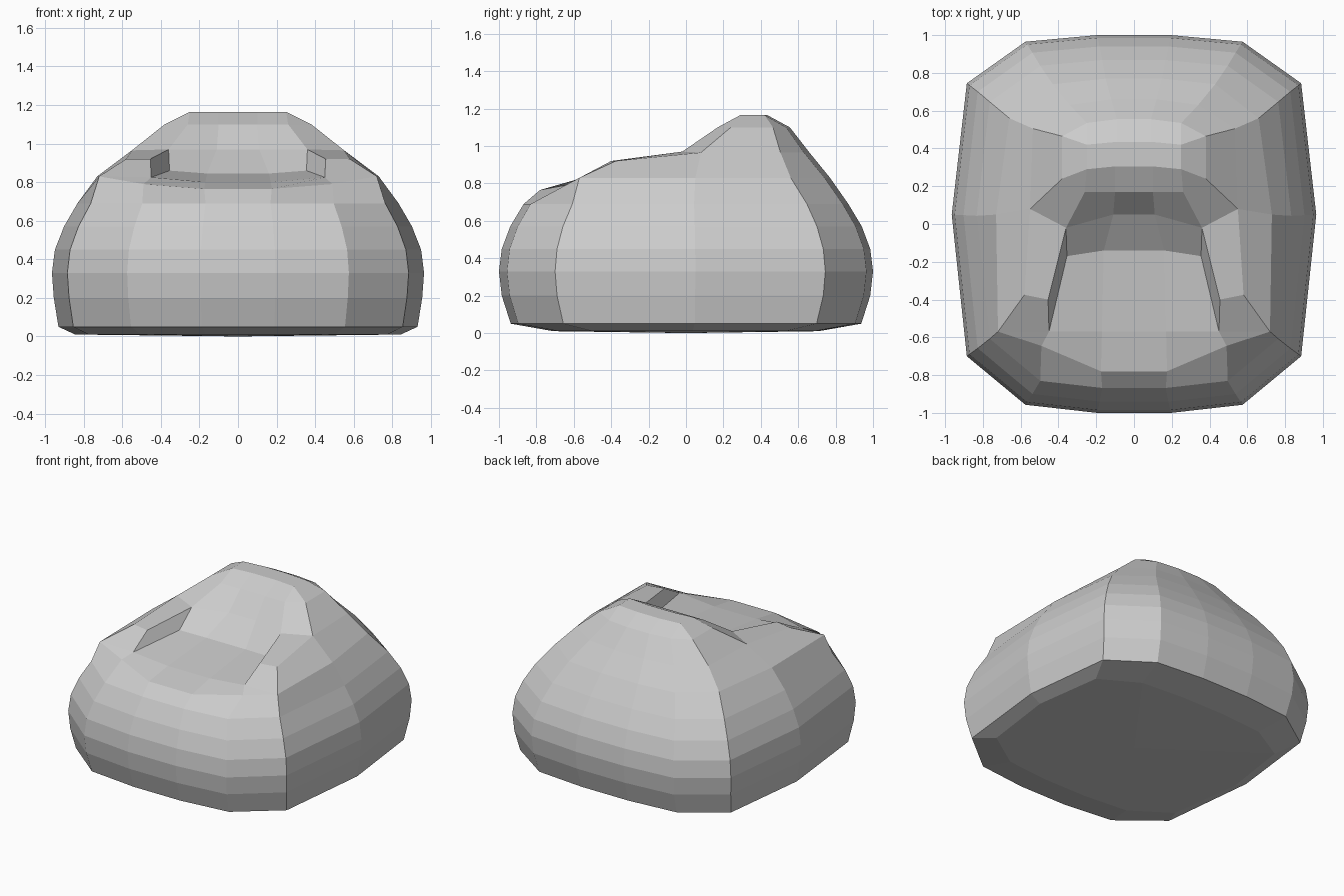
import bpy, bmesh

if "Cube" in bpy.data.objects:
    bpy.data.objects.remove(bpy.data.objects["Cube"])

bm = bmesh.new()
V = {}                                   # name -> (right vertex, left vertex)


def pt(key, x, y, z):
    V[key] = (bm.verts.new((x, y, z)), bm.verts.new((-x, y, z)))


def face(*keys):
    """Face on the right half and its mirror image."""
    bm.faces.new([V[k][0] for k in keys])
    bm.faces.new([V[k][1] for k in reversed(keys)])


def bridge(a, b):
    """Centre strip joining the two halves."""
    bm.faces.new([V[a][0], V[b][0], V[b][1], V[a][1]])


# Outer plan of the right half, front to back
plan = [(.195, -1), (.575, -.957), (.885, -.70), (.965, .05),
        (.885, .745), (.575, .965), (.195, 1)]
# Body levels: z, x scale, y scale
levels = [(.01, .875, .71), (.05, .965, .937), (.20, .99, .985), (.33, 1, 1),
          (.45, .984, .985), (.57, .935, .94), (.69, .863, .868)]
for r, (z, sx, sy) in enumerate(levels):
    for c, (x, y) in enumerate(plan):
        pt((r, c), x * sx, y * sy, z)

# Upper rings: seat rim, arm tops, head of the backrest, crown
upper = {
    7: [(.175, -.78, .765), (.49, -.645, .79), (.72, -.57, .83), (.73, .05, .83),
        (.66, .56, .83), (.43, .74, .83), (.15, .77, .83)],
    8: [(.58, -.375, .92), (.55, .08, .965), (.535, .505, .965),
        (.34, .63, .965), (.12, .66, .965)],
    9: [(.38, .24, 1.1), (.38, .465, 1.1), (.25, .535, 1.1), (.09, .555, 1.1)],
    10: [(.25, .29, 1.165), (.25, .42, 1.165), (.09, .435, 1.165)],
}
first = {7: 0, 8: 2, 9: 3}
for r, row in upper.items():
    cols = (3, 4, 6) if r == 10 else range(first[r], 7)
    for c, p in zip(cols, row):
        pt((r, c), *p)

# Recessed seat and inner backrest
pt("arm_in", .455, -.40, .92)
pt("back_in", .36, -.02, .97)
pt("seat_front", .45, -.57, .825)
pt("seat_back", .355, -.17, .86)
pt("mid_front", .17, -.57, .80)
pt("mid_back", .16, -.14, .845)
pt("mid_rest", .11, .05, .97)
pt("rest_side", .26, .17, 1.1)
pt("rest_mid", .10, .17, 1.1)
pt("crown_mid", .10, .305, 1.165)

# Outer shell
for r in range(9):
    start = {7: 2, 8: 3}.get(r, 0)
    for c in range(start, 6):
        face((r, c), (r, c + 1), (r + 1, c + 1), (r + 1, c))
    if r < 7:
        bridge((r, 0), (r + 1, 0))
    bridge((r, 6), (r + 1, 6))

# Underside
base = bm.verts.new((0, 0, 0))
for c in range(6):
    for s in (0, 1):
        bm.faces.new([V[(0, c)][s], V[(0, c + 1)][s], base])
for c in (0, 6):
    bm.faces.new([V[(0, c)][0], V[(0, c)][1], base])

# Arms
face((8, 2), (8, 3), "back_in", "arm_in")
face((7, 2), (8, 2), "arm_in", "seat_front")
face((7, 1), (7, 2), "seat_front")
face("arm_in", "back_in", "seat_back", "seat_front")

# Seat and backrest
face((7, 0), (7, 1), "seat_front", "mid_front")
face("mid_front", "seat_front", "seat_back", "mid_back")
face("mid_back", "seat_back", "back_in", "mid_rest")
face("mid_rest", "back_in", "rest_side", "rest_mid")
face("back_in", (8, 3), (9, 3), "rest_side")
face("rest_mid", "rest_side", (10, 3), "crown_mid")
face("rest_side", (9, 3), (10, 3))
strip = [(7, 0), "mid_front", "mid_back", "mid_rest", "rest_mid", "crown_mid", (10, 6), (9, 6)]
for a, b in zip(strip, strip[1:]):
    bridge(a, b)

# Crown
face((9, 3), (9, 4), (10, 4), (10, 3))
face((9, 4), (9, 5), (10, 4))
face((9, 5), (9, 6), (10, 6), (10, 4))
face((10, 3), (10, 4), (10, 6), "crown_mid")

bmesh.ops.recalc_face_normals(bm, faces=bm.faces[:])
mesh = bpy.data.meshes.new("beanbag_seat")
bm.to_mesh(mesh)
bm.free()
bpy.context.collection.objects.link(bpy.data.objects.new("beanbag_seat", mesh))
